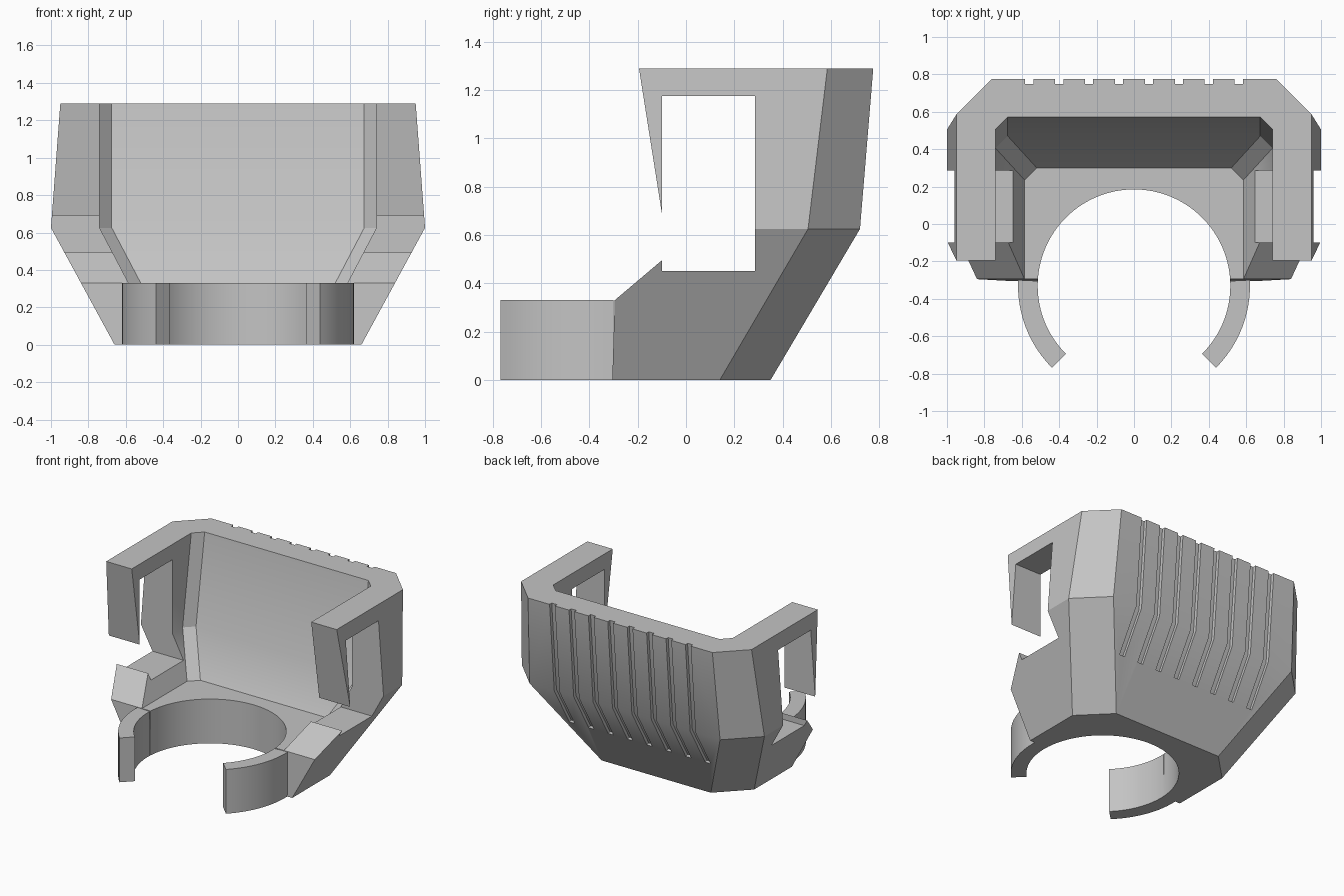
import bpy, bmesh, math

if "Cube" in bpy.data.objects:
    bpy.data.objects.remove(bpy.data.objects["Cube"])

grey = bpy.data.materials.new("plain grey")
grey.diffuse_color = (0.55, 0.55, 0.55, 1)
grey.use_nodes = True
grey.node_tree.nodes["Principled BSDF"].inputs["Base Color"].default_value = grey.diffuse_color


def make(name, rings):
    """Closed solid lofted through rings of equal point count."""
    bm = bmesh.new()
    loops = [[bm.verts.new(p) for p in ring] for ring in rings]
    n = len(loops[0])
    for a, b in zip(loops, loops[1:]):
        for i in range(n):
            j = (i + 1) % n
            bm.faces.new((a[i], a[j], b[j], b[i]))
    bm.faces.new(loops[0][::-1])
    bm.faces.new(loops[-1])
    bmesh.ops.recalc_face_normals(bm, faces=bm.faces)
    mesh = bpy.data.meshes.new(name)
    bm.to_mesh(mesh)
    bm.free()
    mesh.materials.append(grey)
    ob = bpy.data.objects.new(name, mesh)
    bpy.context.collection.objects.link(ob)
    return ob


def section(z, side_x, side_y, back_x, back_y):
    """Horizontal U outline with chamfered back corners."""
    half = [(side_x, -1), (side_x, side_y), (back_x, back_y)]
    return [(x, y, z) for x, y in half] + [(-x, y, z) for x, y in half[::-1]]


def prism(name, profile, x0, x1):
    """Side profile (y, z) extruded along x."""
    return make(name, [[(x, y, z) for y, z in profile] for x in (x0, x1)])


def cut(ob, tool, operation="DIFFERENCE"):
    mod = ob.modifiers.new("cut", "BOOLEAN")
    mod.operation, mod.solver, mod.object = operation, "EXACT", tool
    bpy.context.view_layer.objects.active = ob
    bpy.ops.object.modifier_apply(modifier=mod.name)
    bpy.data.objects.remove(tool)


def smooth(ob):
    bpy.ops.object.select_all(action="DESELECT")
    ob.select_set(True)
    bpy.context.view_layer.objects.active = ob
    bpy.ops.object.shade_smooth_by_angle(angle=math.radians(30))


# Outer shell, flaring to the knee and closing in slightly above it
shell = make("holder_shell", [
    section(0, 0.66, 0.14, 0.45, 0.35),
    section(0.625, 1.0, 0.505, 0.785, 0.72),
    section(1.29, 0.95, 0.585, 0.76, 0.775)])

# Side silhouette with the open side windows
cut(shell, prism("silhouette", [
    (-0.308, -0.1), (-0.295, 0.33), (-0.10, 0.495), (-0.10, 0.45),
    (0.285, 0.45), (0.285, 1.175), (-0.10, 1.175), (-0.10, 0.69),
    (-0.212, 1.4), (1, 1.4), (1, -0.1)], -1.2, 1.2), "INTERSECT")

# Inner cavity above the floor
cut(shell, make("cavity", [
    section(0.33, 0.585, 0.235, 0.52, 0.30),
    section(0.625, 0.74, 0.405, 0.675, 0.47),
    section(1.4, 0.74, 0.523, 0.675, 0.588)]))

# Round hole through the floor
CY, R_IN, R_OUT = -0.33, 0.515, 0.62
cut(shell, make("hole", [
    [(R_IN * math.cos(math.tau * i / 96), CY + R_IN * math.sin(math.tau * i / 96), z)
     for i in range(96)] for z in (-0.2, 0.8)]))

# Eight bent grooves down the back
for i in range(8):
    x = -0.56 + 0.16 * i
    cut(shell, prism("groove", [
        (0.759, 1.4), (0.694, 0.625), (0.52, 0.33), (0.62, 0.31),
        (0.85, 0.625), (0.90, 1.4)], x - 0.022, x + 0.022))
smooth(shell)

# Curved clip arms continuing the hole to the front
for side, label in ((1, "right"), (-1, "left")):
    rings = []
    for i in range(17):
        a = math.radians(2.8 - 47.8 * i / 16)
        c, s = math.cos(a) * side, math.sin(a)
        rings.append([(r * c, CY + r * s, z) for r, z in
                      ((R_IN, 0), (R_OUT, 0), (R_OUT, 0.33), (R_IN, 0.33))])
    smooth(make(label + "_clip_arm", rings))
